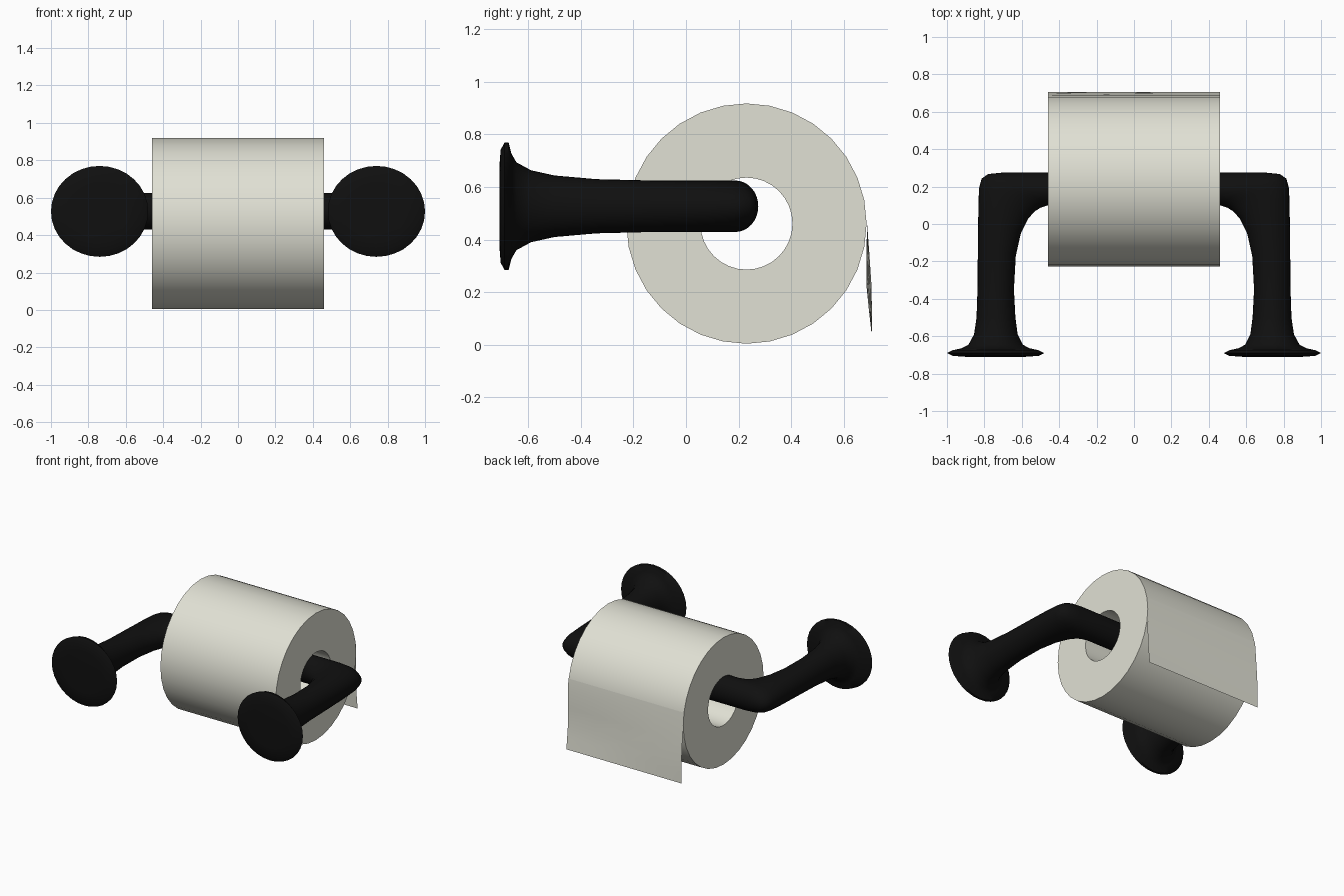
import bpy, bmesh, math

if "Cube" in bpy.data.objects:
    bpy.data.objects.remove(bpy.data.objects["Cube"])


def material(name, color):
    mat = bpy.data.materials.new(name)
    mat.diffuse_color = color
    mat.use_nodes = True
    mat.node_tree.nodes["Principled BSDF"].inputs["Base Color"].default_value = mat.diffuse_color
    return mat


black = material("black_metal", (0.005, 0.005, 0.005, 1))
paper = material("paper", (0.75, 0.75, 0.66, 1))


def loft(name, rings, mat, close_rings=True, loop=False, cap_start=False):
    """Skin a list of equally sized point rings with quads."""
    bm = bmesh.new()
    vs = [[bm.verts.new(p) for p in ring] for ring in rings]
    n = len(vs[0])
    pairs = list(zip(vs, vs[1:])) + ([(vs[-1], vs[0])] if loop else [])
    for a, b in pairs:
        for i in range(n if close_rings else n - 1):
            j = (i + 1) % n
            bm.faces.new((a[i], a[j], b[j], b[i]))
    if cap_start:
        bm.faces.new(vs[0])
    bmesh.ops.recalc_face_normals(bm, faces=bm.faces)
    mesh = bpy.data.meshes.new(name)
    bm.to_mesh(mesh)
    bm.free()
    ob = bpy.data.objects.new(name, mesh)
    bpy.context.collection.objects.link(ob)
    mesh.materials.append(mat)
    bpy.ops.object.select_all(action='DESELECT')
    bpy.context.view_layer.objects.active = ob
    ob.select_set(True)
    bpy.ops.object.shade_smooth_by_angle(angle=math.radians(40))
    return ob


# Holder: wall flange, bent arm and bar; half is built, then mirrored
# each section: outer x, outer y, inner x, inner y, half height
sections = [
    (0.90, -0.71, 0.58, -0.71, 0.15),
    (0.97, -0.705, 0.51, -0.705, 0.215),
    (1.00, -0.69, 0.48, -0.69, 0.243),
    (0.97, -0.675, 0.51, -0.675, 0.243),
    (0.92, -0.664, 0.56, -0.664, 0.20),
    (0.885, -0.645, 0.595, -0.645, 0.167),
    (0.855, -0.59, 0.622, -0.59, 0.137),
    (0.842, -0.50, 0.634, -0.50, 0.117),
    (0.836, -0.33, 0.642, -0.35, 0.103),
    (0.835, -0.10, 0.632, -0.17, 0.098),
    (0.832, 0.08, 0.605, -0.05, 0.098),
    (0.829, 0.19, 0.565, 0.03, 0.098),
    (0.815, 0.242, 0.53, 0.068, 0.098),
    (0.78, 0.267, 0.50, 0.087, 0.098),
    (0.70, 0.275, 0.46, 0.10, 0.098),
    (0.50, 0.275, 0.40, 0.10, 0.098),
    (0.0, 0.275, 0.0, 0.10, 0.098),
]
SIDES = 32
rings = []
for xo, yo, xi, yi, h in sections:
    ring = []
    for k in range(SIDES):
        a = 2 * math.pi * k / SIDES
        t = 0.5 + 0.5 * math.cos(a)
        ring.append((xi + (xo - xi) * t, yi + (yo - yi) * t, 0.527 + h * math.sin(a)))
    rings.append(ring)
holder = loft("holder", rings, black, cap_start=True)
holder.modifiers.new("mirror", 'MIRROR')

# Paper roll: a 32-sided hollow cylinder along x
CY, CZ, HALF = 0.23, 0.461, 0.459
rings = []
for k in range(32):
    a = 2 * math.pi * k / 32
    c, s = math.cos(a), math.sin(a)
    rings.append([(x, CY + r * c, CZ + r * s)
                  for x, r in ((-HALF, 0.457), (HALF, 0.457), (HALF, 0.175), (-HALF, 0.175))])
loft("paper_roll", rings, paper, loop=True)

# Loose sheet: hangs off the back, one side bulging further out
# each row: height, y on the left edge, y on the right edge
rows = [(0.55, 0.681, 0.681), (0.46, 0.689, 0.689), (0.34, 0.698, 0.686),
        (0.22, 0.706, 0.687), (0.13, 0.707, 0.696), (0.05, 0.707, 0.705)]
sheet = [[(HALF * u, yl + (yr - yl) * (u + 1) / 2, z) for u in (-1, -0.5, 0, 0.5, 1)]
         for z, yl, yr in rows]
loft("loose_sheet", sheet, paper, close_rings=False)
